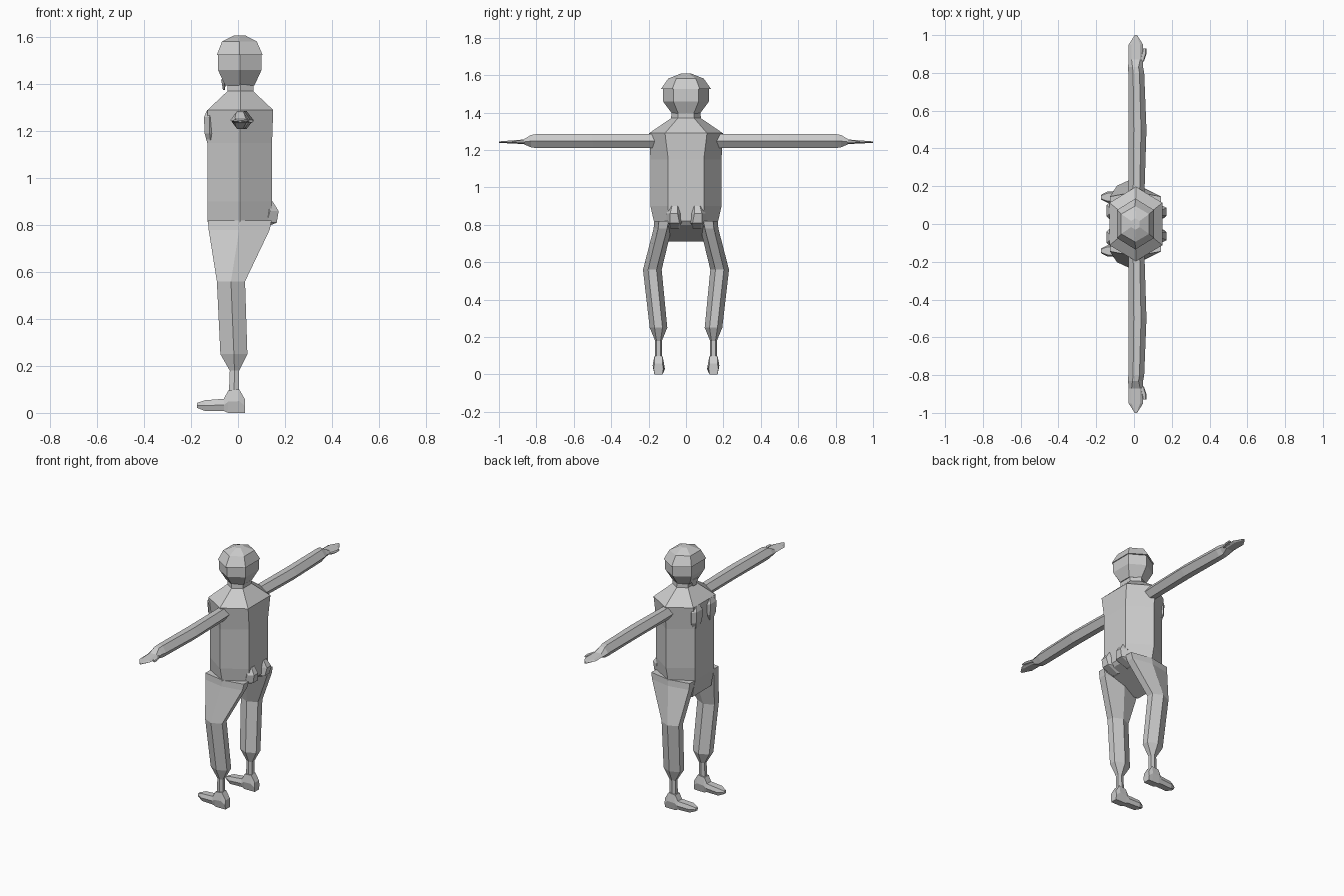
import bpy, bmesh

mat = bpy.data.materials.new("light_grey")
mat.diffuse_color = (0.6, 0.6, 0.6, 1)


def loft(name, axis, rings, sides=(1,)):
    """Skin six-sided rings (p, q0, q1, r, half_r, f[, tilt]) along an axis; sides mirrors in y."""
    for s in sides:
        bm = bmesh.new()
        loops = []
        for ring in rings:
            p, q0, q1, r, h, f = ring[:6]
            tilt = ring[6] if len(ring) > 6 else 0   # offset of p on the q0 side
            m = (q0 + q1) / 2
            pts = [(p + tilt / 2, m, r + h), (p + tilt, q0, r + h * f), (p + tilt, q0, r - h * f),
                   (p + tilt / 2, m, r - h), (p, q1, r - h * f), (p, q1, r + h * f)]
            loop = []
            for a, q, b in pts:
                co = {"z": (q, b, a), "x": (a, b, q), "y": (b, a, q)}[axis]
                loop.append(bm.verts.new((co[0], co[1] * s, co[2])))
            loops.append(loop)
        for a, b in zip(loops, loops[1:]):
            for i in range(6):
                j = (i + 1) % 6
                bm.faces.new((a[i], a[j], b[j], b[i]))
        bm.faces.new(loops[0])
        bm.faces.new(loops[-1])
        bmesh.ops.recalc_face_normals(bm, faces=bm.faces[:])
        me = bpy.data.meshes.new(name)
        bm.to_mesh(me)
        bm.free()
        me.materials.append(mat)
        side = "" if len(sides) == 1 else ("_right" if s < 0 else "_left")
        ob = bpy.data.objects.new(name + side, me)
        bpy.context.collection.objects.link(ob)


BOTH = (1, -1)

# torso with sloped underside, shoulders and neck
loft("torso", "z", [
    (0.80, -0.11, 0.13, 0, 0.16, 0.6, -0.09),
    (0.82, -0.13, 0.145, 0, 0.172, 0.55),
    (0.90, -0.13, 0.145, 0, 0.19, 0.5),
    (1.15, -0.13, 0.145, 0, 0.19, 0.5),
    (1.29, -0.13, 0.15, 0, 0.197, 0.57),
    (1.37, -0.045, 0.065, 0, 0.08, 0.55),
    (1.42, -0.045, 0.065, 0, 0.075, 0.55)])

# chest bulges
loft("chest", "z", [
    (1.15, -0.131, -0.10, 0.07, 0.03, 0.6),
    (1.19, -0.142, -0.10, 0.07, 0.05, 0.6),
    (1.26, -0.145, -0.10, 0.07, 0.05, 0.6),
    (1.29, -0.131, -0.10, 0.07, 0.03, 0.6)], BOTH)

# buttocks
loft("buttock", "z", [
    (0.78, 0.06, 0.09, 0.06, 0.03, 0.6),
    (0.81, 0.08, 0.165, 0.06, 0.045, 0.55),
    (0.86, 0.10, 0.173, 0.065, 0.04, 0.5),
    (0.90, 0.10, 0.148, 0.06, 0.03, 0.5)], BOTH)

# head
loft("head", "z", [
    (1.395, -0.055, 0.07, 0, 0.075, 0.55),
    (1.46, -0.085, 0.10, 0, 0.123, 0.55),
    (1.53, -0.085, 0.10, 0, 0.123, 0.55)])

# chin
loft("chin", "z", [
    (1.375, -0.064, -0.056, 0, 0.02, 0.6),
    (1.42, -0.072, -0.05, 0, 0.035, 0.6)])

# hair cap
loft("hair_cap", "z", [
    (1.525, -0.09, 0.105, 0, 0.135, 0.55),
    (1.582, -0.068, 0.08, 0, 0.095, 0.55),
    (1.608, -0.015, 0.03, 0, 0.03, 0.55)])

# legs
loft("leg", "z", [
    (0.82, -0.128, 0.143, 0.12, 0.05, 0.5),
    (0.78, -0.125, 0.135, 0.125, 0.048, 0.5),
    (0.56, -0.09, 0.03, 0.18, 0.05, 0.45),
    (0.25, -0.075, 0.04, 0.147, 0.047, 0.45),
    (0.18, -0.035, 0.005, 0.147, 0.018, 0.6),
    (0.05, -0.04, 0.005, 0.147, 0.018, 0.6)], BOTH)

# feet
loft("foot", "x", [
    (-0.175, 0.022, 0.042, 0.142, 0.012, 0.7),
    (-0.14, 0.008, 0.054, 0.142, 0.03, 0.7),
    (-0.06, 0.008, 0.06, 0.146, 0.03, 0.7),
    (-0.042, 0.0, 0.095, 0.147, 0.031, 0.7),
    (0.005, 0.0, 0.10, 0.147, 0.031, 0.7),
    (0.03, 0.0, 0.058, 0.147, 0.026, 0.8)], BOTH)

# arms tapering into flat hands
loft("arm", "y", [
    (0.12, 1.21, 1.285, 0.012, 0.042, 0.4),
    (0.50, 1.21, 1.285, 0.018, 0.048, 0.4),
    (0.80, 1.21, 1.285, 0.012, 0.042, 0.4),
    (0.83, 1.215, 1.28, 0.008, 0.04, 0.4),
    (0.87, 1.232, 1.256, 0.01, 0.038, 0.6),
    (0.95, 1.236, 1.25, 0.01, 0.038, 0.6),
    (1.00, 1.238, 1.246, 0.01, 0.006, 0.6)], BOTH)

# thumbs
loft("thumb", "y", [
    (0.86, 1.236, 1.25, 0.042, 0.01, 0.6),
    (0.90, 1.236, 1.25, 0.052, 0.014, 0.6),
    (0.93, 1.238, 1.248, 0.056, 0.009, 0.6)], BOTH)
